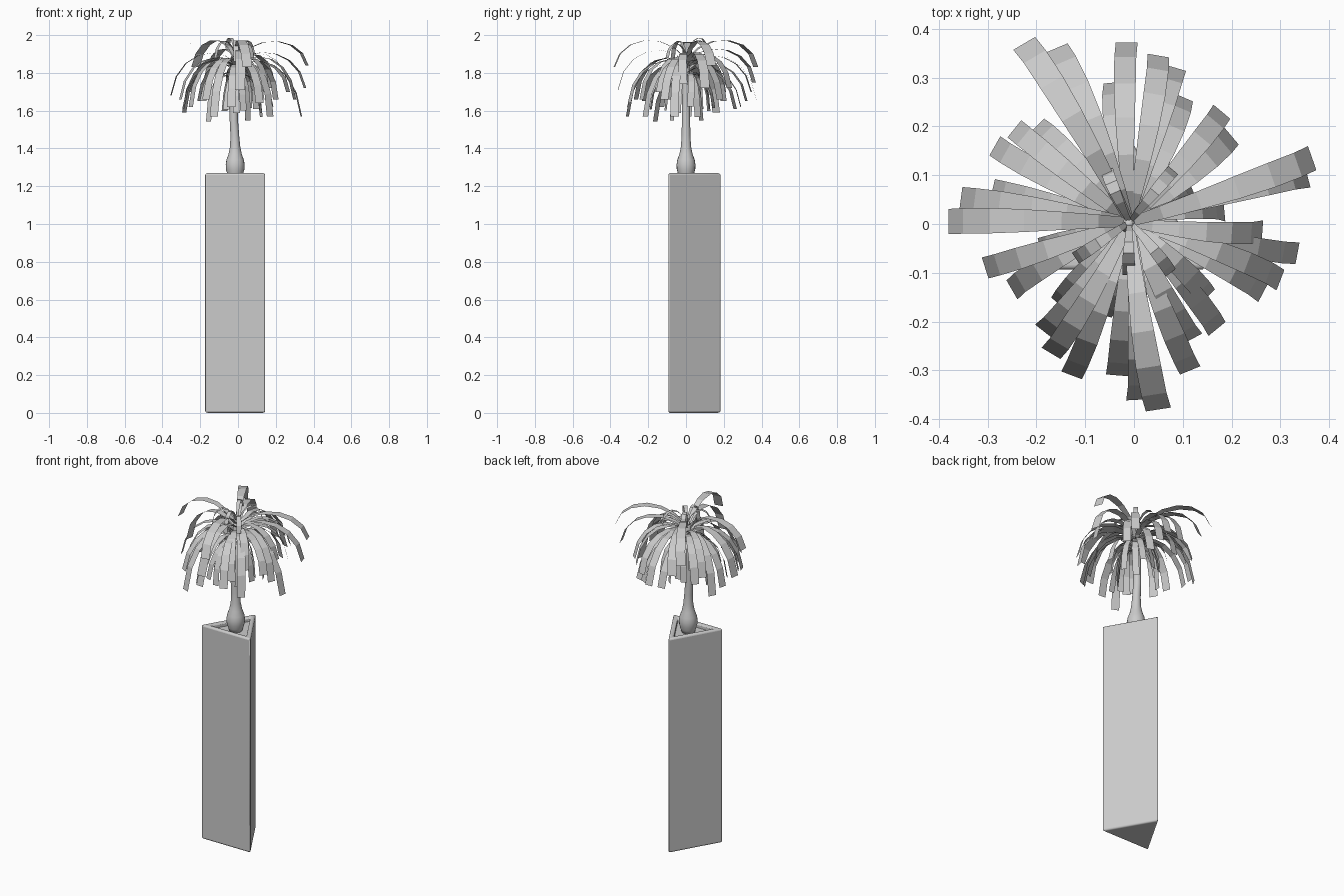
import bpy, bmesh, math, random
from mathutils import Vector

random.seed(4)
CX = -0.015


def add_object(name, bm, smooth=False):
    bmesh.ops.recalc_face_normals(bm, faces=bm.faces)
    mesh = bpy.data.meshes.new(name)
    bm.to_mesh(mesh)
    bm.free()
    ob = bpy.data.objects.new(name, mesh)
    bpy.context.collection.objects.link(ob)
    if smooth:
        mesh.shade_smooth()
    return ob


def triangle(bm, r, z):
    # triangle with one flat side facing the front
    return [bm.verts.new((CX + r * math.cos(a), r * math.sin(a), z))
            for a in (math.radians(d) for d in (90, 210, 330))]


def bridge(bm, a, b):
    n = len(a)
    for i in range(n):
        bm.faces.new((a[i], a[(i + 1) % n], b[(i + 1) % n], b[i]))


# Tall triangular planter with a recessed top
bm = bmesh.new()
loops = [triangle(bm, r, z) for r, z in
         ((0.187, 0.005), (0.187, 1.27), (0.135, 1.27), (0.135, 1.20))]
for a, b in zip(loops, loops[1:]):
    bridge(bm, a, b)
bm.faces.new(loops[0])
bm.faces.new(loops[-1])
pot = add_object("planter", bm)
pot.location.z = -0.005 + 0.005
for v in pot.data.vertices:
    if v.co.z < 0.01:
        v.co.z = 0.0
bev = pot.modifiers.new("rounded_edges", 'BEVEL')
bev.width = 0.01
bev.segments = 3
bpy.context.view_layer.objects.active = pot
pot.select_set(True)
bpy.ops.object.shade_smooth_by_angle(angle=math.radians(35))

# Soil
bm = bmesh.new()
bm.faces.new(triangle(bm, 0.137, 1.245))
add_object("soil", bm)

# Trunk with a swollen foot: height, radius, x drift
bm = bmesh.new()
rings = []
for z, r, dx in ((1.24, 0.034, 0), (1.265, 0.042, 0), (1.29, 0.049, 0), (1.315, 0.050, 0),
                 (1.34, 0.046, 0), (1.37, 0.035, 0), (1.41, 0.027, 0), (1.47, 0.023, -0.002),
                 (1.55, 0.022, -0.007), (1.65, 0.021, -0.008), (1.76, 0.02, -0.004),
                 (1.86, 0.017, 0.003), (1.90, 0.008, 0.005)):
    rings.append([bm.verts.new((CX + dx + r * math.cos(k * math.tau / 20),
                                r * math.sin(k * math.tau / 20), z)) for k in range(20)])
for a, b in zip(rings, rings[1:]):
    bridge(bm, a, b)
bm.faces.new(rings[0])
bm.faces.new(rings[-1])
add_object("trunk", bm, smooth=True)


def leaf(bm, x, y, tip, base, top, w=0.05, bend=0.0, seg=6):
    # ribbon along a cubic curve from the crown to the drooping blunt tip
    p0 = Vector((CX + 0.006, 0.004, base))
    p3 = Vector((x, y, tip))
    out = Vector((x - p0.x, y - p0.y, 0))
    side = Vector((-out.y, out.x, 0)).normalized()
    p1 = p0 + out * 0.30 + side * bend
    p1.z = top
    p2 = p0 + out * 0.92 + side * bend
    p2.z = top - (top - tip) * 0.18
    prev = None
    for i in range(seg + 1):
        t = i / seg
        s = 1 - t
        p = p0 * s**3 + p1 * (3 * s * s * t) + p2 * (3 * s * t * t) + p3 * t**3
        half = side * w * 0.5 * min(1, 0.35 + 1.1 * t)
        pair = (bm.verts.new(p - half), bm.verts.new(p + half))
        if prev:
            bm.faces.new((prev[0], pair[0], pair[1], prev[1]))
        prev = pair


def leaf_group(name, items, w, bend=0.015):
    bm = bmesh.new()
    for it in items:
        leaf(bm, *it, w=w, bend=random.uniform(-bend, bend))
    add_object(name, bm)


# Long spreading upper leaves: tip x, y, z, base height, arch height
leaf_group("upper_leaves", [
    (0.365, 0.135, 1.84, 1.87, 2.02), (-0.225, 0.37, 1.83, 1.87, 2.03),
    (-0.38, 0.005, 1.83, 1.87, 2.02), (0.05, -0.38, 1.83, 1.87, 2.03),
    (-0.16, 0.36, 1.75, 1.86, 1.98), (-0.355, 0.05, 1.68, 1.85, 1.96),
    (0.01, -0.36, 1.71, 1.85, 1.98), (0.355, 0.10, 1.72, 1.85, 1.96)], 0.052)

# Arching middle leaves
leaf_group("middle_leaves", [
    (-0.015, 0.372, 1.66, 1.84, 1.95), (0.05, 0.345, 1.70, 1.84, 1.94),
    (0.085, 0.32, 1.65, 1.83, 1.90), (0.18, 0.23, 1.72, 1.84, 1.95),
    (0.20, 0.18, 1.66, 1.83, 1.92), (0.263, -0.015, 1.74, 1.85, 1.95),
    (0.335, -0.06, 1.57, 1.82, 1.92), (0.30, -0.115, 1.66, 1.83, 1.94),
    (0.265, -0.14, 1.70, 1.82, 1.90), (0.17, -0.215, 1.57, 1.82, 1.90),
    (0.15, -0.15, 1.70, 1.83, 1.93), (0.12, -0.235, 1.66, 1.82, 1.92),
    (0.115, -0.30, 1.64, 1.82, 1.91), (-0.035, -0.31, 1.62, 1.81, 1.89),
    (-0.128, -0.31, 1.57, 1.82, 1.94), (-0.17, -0.265, 1.66, 1.83, 1.93),
    (-0.185, -0.22, 1.65, 1.81, 1.88), (-0.25, -0.135, 1.62, 1.82, 1.92),
    (-0.305, -0.09, 1.66, 1.83, 1.93), (-0.285, 0.16, 1.59, 1.82, 1.93),
    (-0.245, 0.195, 1.70, 1.83, 1.93), (-0.20, 0.20, 1.65, 1.81, 1.90),
    (-0.29, 0.07, 1.61, 1.81, 1.89), (0.10, 0.26, 1.61, 1.80, 1.87),
    (-0.04, 0.29, 1.62, 1.80, 1.87)], 0.045)

# Short young leaves at the crown
leaf_group("crown_leaves", [
    (-0.055, 0.11, 1.93, 1.88, 2.02), (0.08, 0.11, 1.90, 1.88, 2.01),
    (-0.01, -0.105, 1.86, 1.88, 2.02), (0.075, -0.10, 1.88, 1.88, 1.99),
    (-0.12, -0.07, 1.88, 1.88, 2.01)], 0.026, 0.005)

# Hanging lower leaves close to the trunk
lower = []
for k in range(16):
    a = k * math.tau / 16 + random.uniform(-0.15, 0.15)
    r = random.uniform(0.10, 0.22)
    lower.append((CX + r * math.cos(a), r * math.sin(a),
                  random.uniform(1.54, 1.70), random.uniform(1.72, 1.79), 1.84))
leaf_group("lower_leaves", lower, 0.036)
